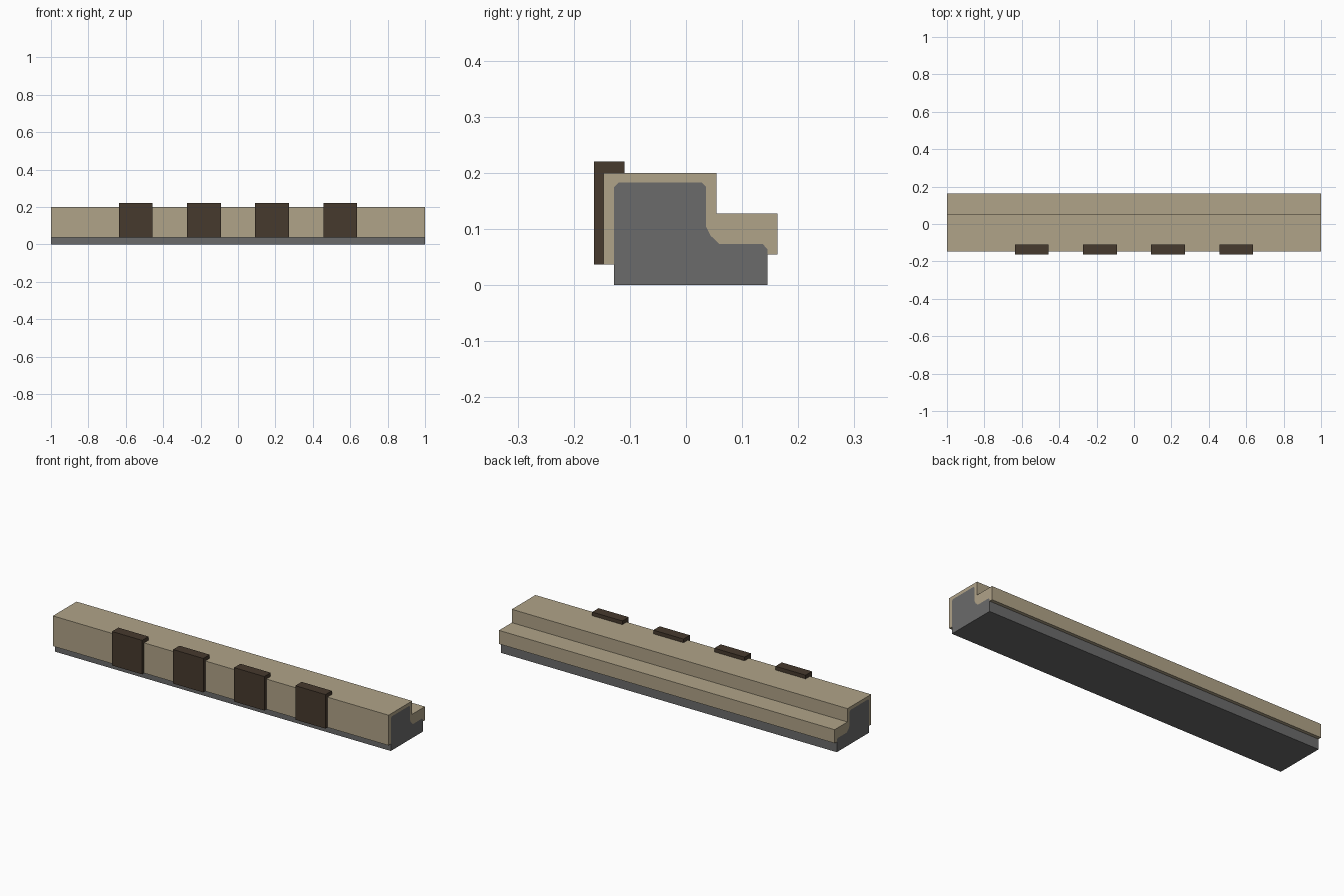
import bpy
import bmesh

cube = bpy.data.objects.get("Cube")
if cube:
    bpy.data.objects.remove(cube, do_unlink=True)


def make_material(name, rgb):
    mat = bpy.data.materials.new(name)
    mat.use_nodes = True
    mat.diffuse_color = (*rgb, 1)
    mat.node_tree.nodes["Principled BSDF"].inputs["Base Color"].default_value = (*rgb, 1)
    return mat


def extrude_profile(name, profile, x_min, x_max, mat):
    """Sweep a closed (y, z) profile along x."""
    bm = bmesh.new()
    face = bm.faces.new([bm.verts.new((x_min, y, z)) for y, z in profile])
    swept = bmesh.ops.extrude_face_region(bm, geom=[face], use_keep_orig=True)
    moved = [v for v in swept["geom"] if isinstance(v, bmesh.types.BMVert)]
    bmesh.ops.translate(bm, verts=moved, vec=(x_max - x_min, 0, 0))
    bmesh.ops.recalc_face_normals(bm, faces=bm.faces)
    mesh = bpy.data.meshes.new(name)
    bm.to_mesh(mesh)
    bm.free()
    mesh.materials.append(mat)
    obj = bpy.data.objects.new(name, mesh)
    bpy.context.collection.objects.link(obj)
    return obj


tan = make_material("tan_cladding", (0.434, 0.366, 0.246))
grey = make_material("grey_core", (0.147, 0.147, 0.147))
brown = make_material("dark_brown", (0.062, 0.042, 0.027))

# Upper outline of the core, shared with the inside of the cladding
core_top = [(-0.128, 0.175), (-0.12, 0.183), (0.028, 0.183), (0.036, 0.175),
            (0.036, 0.104), (0.044, 0.088), (0.06, 0.073), (0.137, 0.073),
            (0.145, 0.064)]

# Stepped core
extrude_profile("core", [(-0.128, 0)] + core_top + [(0.145, 0)], -1, 1, grey)

# Stepped shell wrapped over the core, open at the bottom
shell_outer = [(0.163, 0.055), (0.163, 0.128), (0.054, 0.128), (0.054, 0.2),
               (-0.147, 0.2), (-0.147, 0.037)]
extrude_profile("cladding",
                [(-0.128, 0.037)] + core_top + [(0.145, 0.055)] + shell_outer,
                -1, 1, tan)

# Four brackets hooked over the front edge
bracket = [(-0.164, 0.037), (-0.164, 0.22), (-0.11, 0.22), (-0.11, 0.2),
           (-0.147, 0.2), (-0.147, 0.037)]
for i in range(4):
    centre = (i - 1.5) * 0.364
    extrude_profile(f"bracket_{i + 1}", bracket, centre - 0.09, centre + 0.09, brown)
